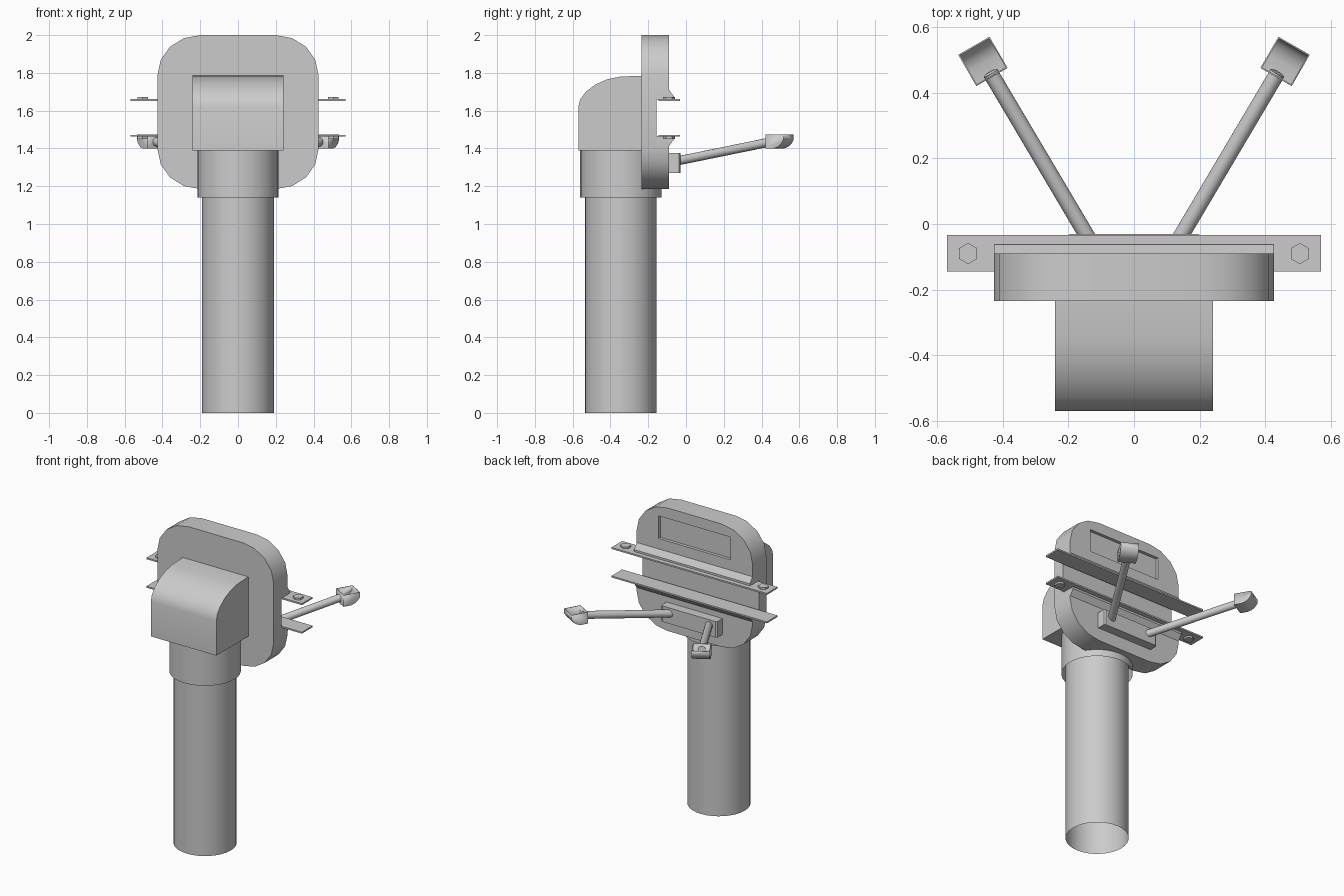
import bpy, bmesh, math
from mathutils import Matrix, Vector

if "Cube" in bpy.data.objects:
    bpy.data.objects.remove(bpy.data.objects["Cube"])


def finish(name, bm, smooth=None):
    bmesh.ops.recalc_face_normals(bm, faces=bm.faces[:])
    me = bpy.data.meshes.new(name)
    bm.to_mesh(me)
    bm.free()
    ob = bpy.data.objects.new(name, me)
    bpy.context.collection.objects.link(ob)
    if smooth:
        bpy.ops.object.select_all(action='DESELECT')
        ob.select_set(True)
        bpy.context.view_layer.objects.active = ob
        bpy.ops.object.shade_smooth_by_angle(angle=math.radians(smooth))
    return ob


def prism(points, direction):
    """Extrude a closed 3D outline along a direction."""
    bm = bmesh.new()
    f = bm.faces.new([bm.verts.new(p) for p in points])
    r = bmesh.ops.extrude_face_region(bm, geom=[f], use_keep_orig=True)
    verts = [g for g in r['geom'] if isinstance(g, bmesh.types.BMVert)]
    bmesh.ops.translate(bm, verts=verts, vec=direction)
    return bm


def box(name, x, y, z):
    (x0, x1), (y0, y1), (z0, z1) = x, y, z
    pts = [(x0, y0, z0), (x1, y0, z0), (x1, y1, z0), (x0, y1, z0)]
    return finish(name, prism(pts, (0, 0, z1 - z0)))


def rod(name, a, b, r, sides, caps=True, smooth=40):
    a, b = Vector(a), Vector(b)
    bm = bmesh.new()
    m = Matrix.Translation((a + b) / 2) @ (b - a).to_track_quat('Z', 'Y').to_matrix().to_4x4()
    bmesh.ops.create_cone(bm, cap_ends=caps, segments=sides, radius1=r, radius2=r,
                          depth=(b - a).length, matrix=m)
    return finish(name, bm, smooth)


def plate(name, y0, y1, zmin=None, zmax=None):
    """Slab with rounded corners, optionally cut at a height."""
    pts = []
    for cx, cz, start in ((.2, 1.79, 0), (-.2, 1.79, 90), (-.2, 1.395, 180), (.2, 1.395, 270)):
        for i in range(5):
            t = math.radians(start + i * 22.5)
            pts.append((cx + .226 * math.cos(t), y0, cz + .21 * math.sin(t)))
    bm = prism(pts, (0, y1 - y0, 0))
    for z, n in ((zmin, -1), (zmax, 1)):
        if z is not None:
            r = bmesh.ops.bisect_plane(bm, geom=bm.verts[:] + bm.edges[:] + bm.faces[:],
                                       plane_co=(0, 0, z), plane_no=(0, 0, n), clear_outer=True)
            cut = [e for e in r['geom_cut'] if isinstance(e, bmesh.types.BMEdge)]
            bmesh.ops.edgeloop_fill(bm, edges=cut)
    return finish(name, bm, 35)


# Post and collar
rod("post", (0, -.345, 0), (0, -.345, 1.2), .19, 32, caps=False)
rod("collar", (0, -.345, 1.14), (0, -.345, 1.39), .215, 32, caps=False)

# Hood with rounded front top
hood = [(-.235, 1.39), (-.57, 1.39), (-.57, 1.62), (-.56, 1.66), (-.53, 1.7),
        (-.48, 1.738), (-.42, 1.765), (-.35, 1.78), (-.235, 1.785)]
finish("hood", prism([(-.24, y, z) for y, z in hood], (.48, 0, 0)), 40)

# Head: front slab and two raised pads leaving a slot between them
plate("head_front", -.235, -.155)
upper = plate("head_upper_pad", -.155, -.09, zmin=1.66)
plate("head_lower_pad", -.155, -.09, zmax=1.465)

# Recessed panel in the upper pad
cutter = box("panel_cutter", (-.265, .265), (-.11, 0), (1.78, 1.93))
cutter.hide_render = True
mod = upper.modifiers.new("panel", 'BOOLEAN')
mod.operation = 'DIFFERENCE'
mod.solver = 'EXACT'
mod.object = cutter
bpy.context.view_layer.objects.active = upper
bpy.ops.object.modifier_apply(modifier=mod.name)
bpy.data.objects.remove(cutter)

# Sloped lips, flat rails and bolts
for name, z, s in (("upper", 1.656, 1), ("lower", 1.467, -1)):
    lip = [(-.092, z), (-.063, z), (-.063, z + s * .018), (-.09, z + s * .055), (-.092, z + s * .055)]
    finish(name + "_lip", prism([(-.425, y, h) for y, h in lip], (.85, 0, 0)))
    box(name + "_rail", (-.57, .57), (-.145, -.033), (z - .005, z + .005))
    for x in (-.505, .505):
        rod(name + "_bolt", (x, -.09, z), (x, -.09, z + s * .017), .032, 6, smooth=None)

# Arm mount
mount = [(-.205, -.092), (.205, -.092), (.205, -.037), (.195, -.03), (-.195, -.03), (-.205, -.037)]
finish("arm_mount", prism([(x, y, 1.27) for x, y in mount], (0, 0, .105)))

# Arms with open scoops at the ends
scoop = [(0, 1.475), (0, 1.4), (.05, 1.4), (.075, 1.408), (.095, 1.423), (.11, 1.445), (.11, 1.475)]
for s in (-1, 1):
    rod("arm", (s * .135, -.05, 1.333), (s * .437, .46, 1.437), .024, 16)
    u, v = Vector((s * .5, .866, 0)), Vector((s * .866, -.5, 0))
    start = Vector((s * .4325, .4475, 0)) - v * .055
    bm = prism([start + u * a + Vector((0, 0, z)) for a, z in scoop], v * .11)
    bmesh.ops.recalc_face_normals(bm, faces=bm.faces[:])
    top = [f for f in bm.faces if all(w.co.z > 1.47 for w in f.verts)]
    bmesh.ops.delete(bm, geom=top, context='FACES_ONLY')
    ob = finish("arm_scoop", bm, 35)
    sol = ob.modifiers.new("wall", 'SOLIDIFY')
    sol.thickness = .006
